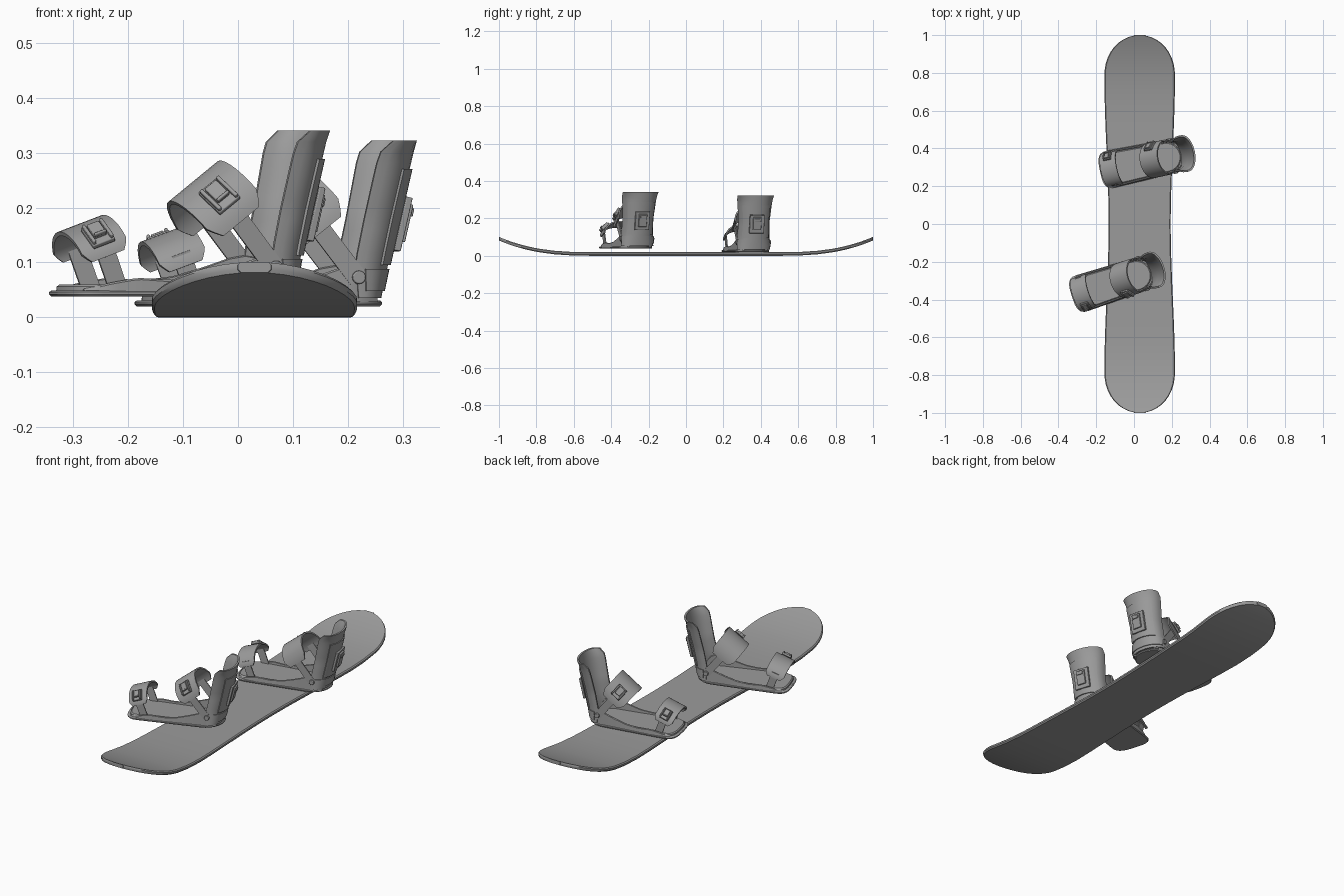
import bpy, bmesh
from math import sin, cos, pi, radians
from mathutils import Matrix, Vector

if "Cube" in bpy.data.objects:
    bpy.data.objects.remove(bpy.data.objects["Cube"])

grey = bpy.data.materials.new("grey")
grey.diffuse_color = (0.33, 0.33, 0.33, 1)
grey.use_nodes = True
grey.node_tree.nodes["Principled BSDF"].inputs["Base Color"].default_value = grey.diffuse_color


def finish(bm, name, matrix, bevel=0.0, angle=35):
    bm.transform(matrix)
    bmesh.ops.recalc_face_normals(bm, faces=bm.faces)
    mesh = bpy.data.meshes.new(name)
    bm.to_mesh(mesh)
    bm.free()
    mesh.materials.append(grey)
    ob = bpy.data.objects.new(name, mesh)
    bpy.context.collection.objects.link(ob)
    if bevel:
        mod = ob.modifiers.new("bevel", 'BEVEL')
        mod.width, mod.segments = bevel, 2
    bpy.ops.object.select_all(action='DESELECT')
    bpy.context.view_layer.objects.active = ob
    ob.select_set(True)
    bpy.ops.object.shade_smooth_by_angle(angle=radians(angle))
    return ob


def loft(name, rings, matrix=Matrix(), bevel=0.0):
    """Join closed rings of points into a capped solid."""
    bm = bmesh.new()
    vs = [[bm.verts.new(p) for p in r] for r in rings]
    n = len(rings[0])
    for a, b in zip(vs, vs[1:]):
        for i in range(n):
            j = (i + 1) % n
            bm.faces.new((a[i], a[j], b[j], b[i]))
    bm.faces.new(vs[0])
    bm.faces.new(vs[-1])
    return finish(bm, name, matrix, bevel)


def box(name, size, matrix, bevel=0.002):
    bm = bmesh.new()
    bmesh.ops.create_cube(bm, size=1, matrix=Matrix.Diagonal((*size, 1)))
    return finish(bm, name, matrix, bevel)


def lerp(table, x):
    """Piecewise linear lookup in a short list of pairs."""
    for (a, p), (b, q) in zip(table, table[1:]):
        if x <= b:
            return p + (q - p) * max(0, (x - a) / (b - a))
    return table[-1][1]


# Board: waisted outline, blunt rounded ends, upturned tips
def board_ring(y):
    a = abs(y)
    if a < 0.78:
        t = a / 0.78
        w = 0.164 + 0.023 * t * t * (3 - 2 * t)
    else:
        w = max(0.187 * max(0, 1 - ((a - 0.78) / 0.22) ** 2.2) ** 0.5, 0.03)
    z = 0.082 * (max(0, a - 0.5) / 0.5) ** 2.6
    c = 0.03
    return [(c - w + .005, y, z), (c - w, y, z + .006), (c - w, y, z + .014),
            (c - w + .005, y, z + .019), (c + w - .005, y, z + .019),
            (c + w, y, z + .014), (c + w, y, z + .006), (c + w - .005, y, z)]


half = [0.1 * i for i in range(1, 8)] + [0.78 + 0.22 * sin(pi / 2 * i / 10) for i in range(11)]
loft("board", [board_ring(y) for y in [-h for h in reversed(half)] + [0] + half])


def base_outline(inset):
    """Foot plate outline: blunt toe, round heel."""
    pts = []
    for i in range(13):
        t = -pi / 2 + pi * i / 12
        pts.append((0.135 + (0.09 - inset) * cos(t), (0.092 - inset) * sin(t)))
    for i in range(13):
        t = pi / 2 + pi * i / 12
        c, s = cos(t), sin(t)
        pts.append((-0.165 - (0.06 - inset) * abs(c) ** 0.7,
                    (0.1 - inset) * abs(s) ** 0.6 * (1 if s > 0 else -1)))
    return pts


def ribbon(name, path, width, origin, tilt, thick, M, bevel=0.0):
    """Strap following path (v, t) in a plane leaning forward by tilt."""
    W = Vector((cos(tilt), 0, sin(tilt)))
    A = Vector((-sin(tilt), 0, cos(tilt)))
    O = Vector((origin[0], 0, origin[1]))
    rings = []
    for i, (v, t) in enumerate(path):
        p, q = path[max(0, i - 1)], path[min(len(path) - 1, i + 1)]
        d = Vector((q[0] - p[0], q[1] - p[1])).normalized()
        n = Vector((d.y, -d.x)) * thick / 2
        w = W * (width(i / (len(path) - 1)) / 2)
        mid = O + Vector((0, v, 0)) + A * t
        off = Vector((0, n.x, 0)) + A * n.y
        rings.append([mid - w - off, mid + w - off, mid + w + off, mid - w + off])
    loft(name, rings, M, bevel)


def strap(label, origin, tilt, t0, hw, r, pad_w, leg_w, buckle, M):
    # two narrow legs
    for s, side in ((1, "buckle_side"), (-1, "plain_side")):
        leg = [(s * (hw - 0.006 + 0.002 * i / 5), (t0 + 0.025) * i / 5) for i in range(6)]
        ribbon(f"{label}_leg_{side}", leg, lambda f: leg_w, origin, tilt, 0.006, M)
    # wide curved pad
    arc = [(hw * cos(a), t0 + r * sin(a)) for a in (pi * i / 20 for i in range(21))]
    ribbon(f"{label}_pad", arc, lambda f: pad_w * (0.72 + 0.28 * min(1, 3.5 * sin(pi * f))),
           origin, tilt, 0.008, M)
    # ratchet buckle on one shoulder
    a = radians(38)
    nrm = Vector((cos(a) / hw, sin(a) / r)).normalized()
    W = Vector((cos(tilt), 0, sin(tilt)))
    A = Vector((-sin(tilt), 0, cos(tilt)))
    N = Vector((0, nrm.x, 0)) + A * nrm.y
    T = N.cross(W)
    P = Vector((origin[0], hw * cos(a), origin[1])) + A * (t0 + r * sin(a))
    F = Matrix((W, T, N)).transposed().to_4x4()
    F.translation = P + N * 0.007
    F = M @ F
    b = buckle
    box(f"{label}_buckle_plate", (b, b * 1.2, 0.01), F)
    for s in (1, -1):
        box(f"{label}_buckle_rail_{'a' if s > 0 else 'b'}", (b * .14, b * 1.1, .012),
            F @ Matrix.Translation((s * b * .4, 0, .007)))
    box(f"{label}_buckle_lever", (b * .55, b * .75, .01), F @ Matrix.Translation((0, -b * .1, .008)))
    box(f"{label}_buckle_grip", (b * .55, b * .12, .008), F @ Matrix.Translation((0, b * .25, .014)))


# Highback shell dimensions by height
BACK = [(0.015, 0.222), (0.302, 0.288)]
ARM = [(0.015, 0.165), (0.08, 0.16), (0.26, 0.198), (0.29, 0.208), (0.302, 0.228)]
HALF = [(0.015, 0.09), (0.06, 0.087), (0.16, 0.084), (0.25, 0.092), (0.302, 0.099)]


def shell_point(z, phi, off):
    arm, back, h = lerp(ARM, z), lerp(BACK, z), lerp(HALF, z)
    c, s = max(0, cos(phi)), sin(phi)
    return (arm + (back - arm + off) * c ** 0.85, (h + off) * s, z)


def shell(name, z0, z1, span, lo, hi, M, rows=10):
    rings = []
    for k in range(rows + 1):
        z = z0 + (z1 - z0) * k / rows
        ph = [span * (i / 9 - 1) for i in range(19)]
        rings.append([shell_point(z, p, hi) for p in ph] +
                     [shell_point(z, p, lo) for p in reversed(ph)])
    loft(name, rings, M)


WALL = [(-0.2, 0.014), (-0.15, 0.026), (-0.10, 0.034), (-0.04, 0.03), (0.02, 0.036),
        (0.08, 0.053), (0.13, 0.07), (0.165, 0.076), (0.19, 0.066), (0.205, 0.045)]


def binding(label, x, y, z, turn, side):
    M = (Matrix.Translation((x, y, z)) @ Matrix.Rotation(radians(turn), 4, 'Z')
         @ Matrix.Diagonal((1, side, 1, 1)))
    # foot plate and footbed
    loft(f"{label}_base_plate", [[(u, v, h) for u, v in base_outline(i)]
         for i, h in ((.004, 0), (0, .004), (0, .008), (.004, .011))], M)
    loft(f"{label}_footbed", [[(u, v, h) for u, v in base_outline(i)]
         for i, h in ((.012, .010), (.013, .018), (.018, .022))], M)
    for s, part in ((1, "left"), (-1, "right")):
        # wavy side wall, curling in around the heel
        rings = []
        for i in range(28):
            u = -0.2 + 0.405 * i / 27
            h = lerp(WALL, u)
            o = 0.097 - 0.012 * max(0, (u + 0.1) / 0.3)
            if u > 0.15:
                o -= 6 * (u - 0.15) ** 2
            if u < -0.16:
                o -= 0.3 * (-0.16 - u)
            rings.append([(u, s * o, .008), (u, s * (o - .002), h - .003), (u, s * (o - .006), h),
                          (u, s * (o - .011), h - .002), (u, s * (o - .012), .008)])
        loft(f"{label}_{part}_side_wall", rings, M)
        # hinge disc
        bm = bmesh.new()
        bmesh.ops.create_cone(bm, cap_ends=True, segments=20, radius1=.012, radius2=.012, depth=.016)
        finish(bm, f"{label}_{part}_hinge", M @ Matrix.Translation((.165, s * .087, .053))
               @ Matrix.Rotation(pi / 2, 4, 'X'), .002)
    # straps
    strap(f"{label}_ankle_strap", (.165, .05), radians(38), .11, .09, .09, .12, .036, .05, M)
    strap(f"{label}_toe_strap", (-.135, .015), radians(20), .062, .086, .06, .09, .035, .044, M)
    # highback with raised rear panel and lean lever
    shell(f"{label}_highback", .015, .302, pi / 2, -.009, 0, M, 14)
    shell(f"{label}_highback_panel", .075, .25, radians(52), -.002, .005, M)
    shell(f"{label}_heel_band", .028, .068, radians(80), -.002, .004, M, 3)
    lean = Matrix.Rotation(radians(13), 4, 'Y')
    for part, size, du, h in (("plate", (.012, .08, .1), .006, .15), ("lever", (.012, .045, .07), .014, .152),
                              ("catch", (.012, .03, .016), .019, .172)):
        box(f"{label}_lean_{part}", size, M @ Matrix.Translation((lerp(BACK, h) + du, 0, h)) @ lean)


binding("rear_binding", 0.04, 0.325, 0.02, 12, 1)
binding("front_binding", -0.115, -0.314, 0.038, 18, -1)
